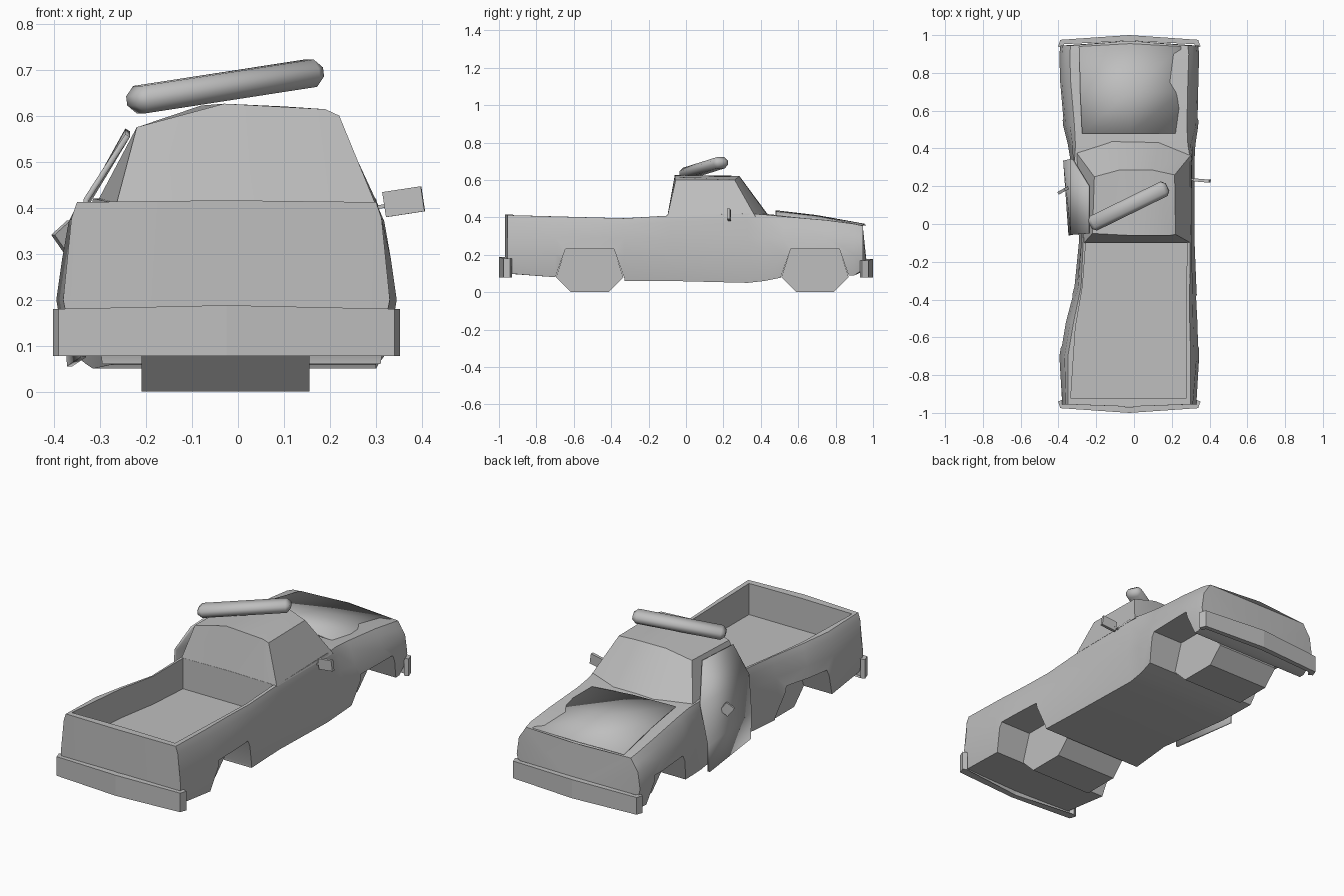
import bpy, bmesh, math
from mathutils import Vector

cube = bpy.data.objects.get("Cube")
if cube:
    bpy.data.objects.remove(cube, do_unlink=True)

GREY = (0.52, 0.52, 0.52, 1)
paint = bpy.data.materials.new("plain grey")
paint.use_nodes = True
paint.diffuse_color = GREY
paint.node_tree.nodes["Principled BSDF"].inputs["Base Color"].default_value = GREY


def loft(name, rings, closed=True):
    """Skin a row of equal rings and cap both ends."""
    bm = bmesh.new()
    rows = [[bm.verts.new(p) for p in ring] for ring in rings]
    n = len(rows[0])
    for a, b in zip(rows, rows[1:]):
        for i in range(n if closed else n - 1):
            j = (i + 1) % n
            bm.faces.new((a[i], a[j], b[j], b[i]))
    if closed:
        caps = [bm.faces.new(rows[0]), bm.faces.new(rows[-1])]
        bmesh.ops.triangulate(bm, faces=caps)
    bmesh.ops.recalc_face_normals(bm, faces=bm.faces[:])
    mesh = bpy.data.meshes.new(name)
    bm.to_mesh(mesh)
    bm.free()
    mesh.materials.append(paint)
    ob = bpy.data.objects.new(name, mesh)
    bpy.context.collection.objects.link(ob)
    return ob


def select(ob):
    bpy.ops.object.select_all(action='DESELECT')
    ob.select_set(True)
    bpy.context.view_layer.objects.active = ob


def smooth(ob, degrees=30):
    select(ob)
    bpy.ops.object.shade_smooth_by_angle(angle=math.radians(degrees))


def side_prism(name, profile, x0, x1):
    return loft(name, [[(x, y, z) for y, z in profile] for x in (x0, x1)])


def cut(ob, cutter):
    cutter.hide_render = True
    mod = ob.modifiers.new("cut", 'BOOLEAN')
    mod.operation, mod.solver, mod.object = 'DIFFERENCE', 'EXACT', cutter
    select(ob)
    bpy.ops.object.modifier_apply(modifier=mod.name)
    bpy.data.objects.remove(cutter, do_unlink=True)


def box(name, centre, size, rotation=(0, 0, 0), bevel=0):
    bpy.ops.mesh.primitive_cube_add(size=1, location=centre, rotation=rotation)
    ob = bpy.context.object
    ob.name = name
    ob.scale = size
    bpy.ops.object.transform_apply(location=False, rotation=False, scale=True)
    ob.data.materials.append(paint)
    if bevel:
        mod = ob.modifiers.new("bevel", 'BEVEL')
        mod.width, mod.segments = bevel, 1
        bpy.ops.object.modifier_apply(modifier=mod.name)
    return ob


# Lower body: stations of y, left x, right x, bottom z, top z, shoulder inset, end bulge
STATIONS = [
    (-0.955, -0.38, 0.33, 0.10, 0.412, 0.03, -0.012),
    (-0.70, -0.395, 0.345, 0.08, 0.405, 0.045, 0),
    (-0.52, -0.365, 0.34, 0.07, 0.40, 0.045, 0),
    (-0.33, -0.315, 0.33, 0.06, 0.395, 0.035, 0),
    (-0.08, -0.29, 0.32, 0.06, 0.41, 0.022, 0),
    (0.33, -0.335, 0.32, 0.05, 0.42, 0.02, 0),
    (0.42, -0.35, 0.325, 0.06, 0.415, 0.04, 0),
    (0.52, -0.375, 0.34, 0.08, 0.405, 0.06, 0),
    (0.75, -0.395, 0.345, 0.085, 0.385, 0.06, 0),
    (0.90, -0.395, 0.345, 0.09, 0.365, 0.055, 0),
    (0.945, -0.39, 0.34, 0.12, 0.355, 0.055, 0.025),
]


def section(y, left, right, bottom, top, inset, bulge):
    half = [(0.02, bottom), (0, 0.20), (0.013, 0.29),
            (inset * 0.6, top - 0.035), (inset, top)]
    mid = (left + right) / 2
    ring = [(left + d, y, z) for d, z in half]
    ring.append((mid, y + bulge, top + 0.004))
    ring += [(right - d, y, z) for d, z in reversed(half)]
    ring.append((mid, y + bulge, bottom))
    return ring


body = loft("body", [section(*s) for s in STATIONS])

# Open load bed
BED = [(-0.335, -0.925), (0.275, -0.925), (0.28, -0.10), (-0.255, -0.10),
       (-0.272, -0.33), (-0.31, -0.55)]
cut(body, loft("bed_cutter", [[(x, y, z) for x, y in BED] for z in (0.245, 0.6)]))

# Wheel wells with a solid core between each pair
WELL = [(-0.195, -0.05), (-0.185, 0.075), (-0.13, 0.23),
        (0.13, 0.23), (0.185, 0.075), (0.195, -0.05)]
CORE = [(-0.18, 0.08), (-0.13, 0.232), (0.13, 0.232), (0.18, 0.08),
        (0.10, 0), (-0.10, 0)]
for end, y0 in (("bed", -0.515), ("hood", 0.69)):
    cut(body, side_prism("well_cutter", [(y + y0, z) for y, z in WELL], -0.6, 0.6))
    side_prism(end + "_wheel_well_core", [(y + y0, z) for y, z in CORE], -0.21, 0.155)
smooth(body)

# Cab with a dented left roof corner
BELT = [(-0.265, -0.10), (-0.03, -0.10), (0.22, -0.10), (0.30, -0.10),
        (0.305, 0.37), (0.13, 0.44), (-0.12, 0.445), (-0.31, 0.385)]
ROOF = [(-0.22, -0.05, 0.575), (-0.03, -0.06, 0.626), (0.19, -0.06, 0.614),
        (0.22, -0.055, 0.60), (0.215, 0.26, 0.60), (0.10, 0.285, 0.62),
        (-0.08, 0.285, 0.622), (-0.21, 0.25, 0.578)]
smooth(loft("cab", [[(x, y, 0.405) for x, y in BELT], ROOF]))

# Loose hood panel, raised at its back left corner
hood = loft("hood_panel", [
    [(-0.275, 0.48, 0.438), (-0.02, 0.48, 0.432), (0.22, 0.48, 0.412)],
    [(-0.285, 0.70, 0.412), (-0.02, 0.70, 0.408), (0.25, 0.70, 0.388)],
    [(-0.29, 0.94, 0.362), (-0.02, 0.955, 0.366), (0.25, 0.94, 0.358)]], closed=False)
hood.modifiers.new("thickness", 'SOLIDIFY').thickness = 0.006
smooth(hood)

# Loose left door, hanging away from the cab
door = loft("left_door", [
    [(-0.372, 0.33, 0.055), (-0.342, -0.06, 0.075)],
    [(-0.375, 0.335, 0.20), (-0.347, -0.06, 0.22)],
    [(-0.335, 0.345, 0.41), (-0.335, -0.057, 0.42)],
    [(-0.245, 0.20, 0.572), (-0.245, -0.05, 0.56)]], closed=False)
door.modifiers.new("thickness", 'SOLIDIFY').thickness = 0.012
smooth(door, 20)

# Wrap-around bumpers
BUMPER = [(-0.402, 0), (-0.39, 0.035), (-0.025, 0.06), (0.34, 0.035), (0.352, 0),
          (0.33, -0.01), (0.32, 0.012), (-0.025, 0.03), (-0.37, 0.012), (-0.38, -0.01)]
for name, y0, sign, low, high in (("tailgate_bumper", -0.94, -1, 0.078, 0.18),
                                  ("hood_bumper", 0.94, 1, 0.078, 0.17)):
    loft(name, [[(x, y0 + sign * y, z + (0.008 if abs(x) < 0.1 and z > 0.1 else 0))
                 for x, y in BUMPER] for z in (low, high)])

# Roof light bar, knocked askew
start, finish = Vector((-0.232, -0.005, 0.632)), Vector((0.176, 0.195, 0.695))
span = finish - start
bar = box("light_bar", (start + finish) / 2, (span.length, 0.085, 0.06),
          (0, -math.asin(span.z / span.length), math.atan2(span.y, span.x)), 0.02)
smooth(bar, 50)

# Side mirrors
box("right_mirror", (0.36, 0.23, 0.413), (0.085, 0.016, 0.055), (0, -0.15, -0.08))
box("right_mirror_arm", (0.31, 0.235, 0.402), (0.04, 0.012, 0.008), (0, -0.2, 0))
box("left_mirror", (-0.37, 0.18, 0.335), (0.055, 0.016, 0.05), (0, 0.9, 0.5))
